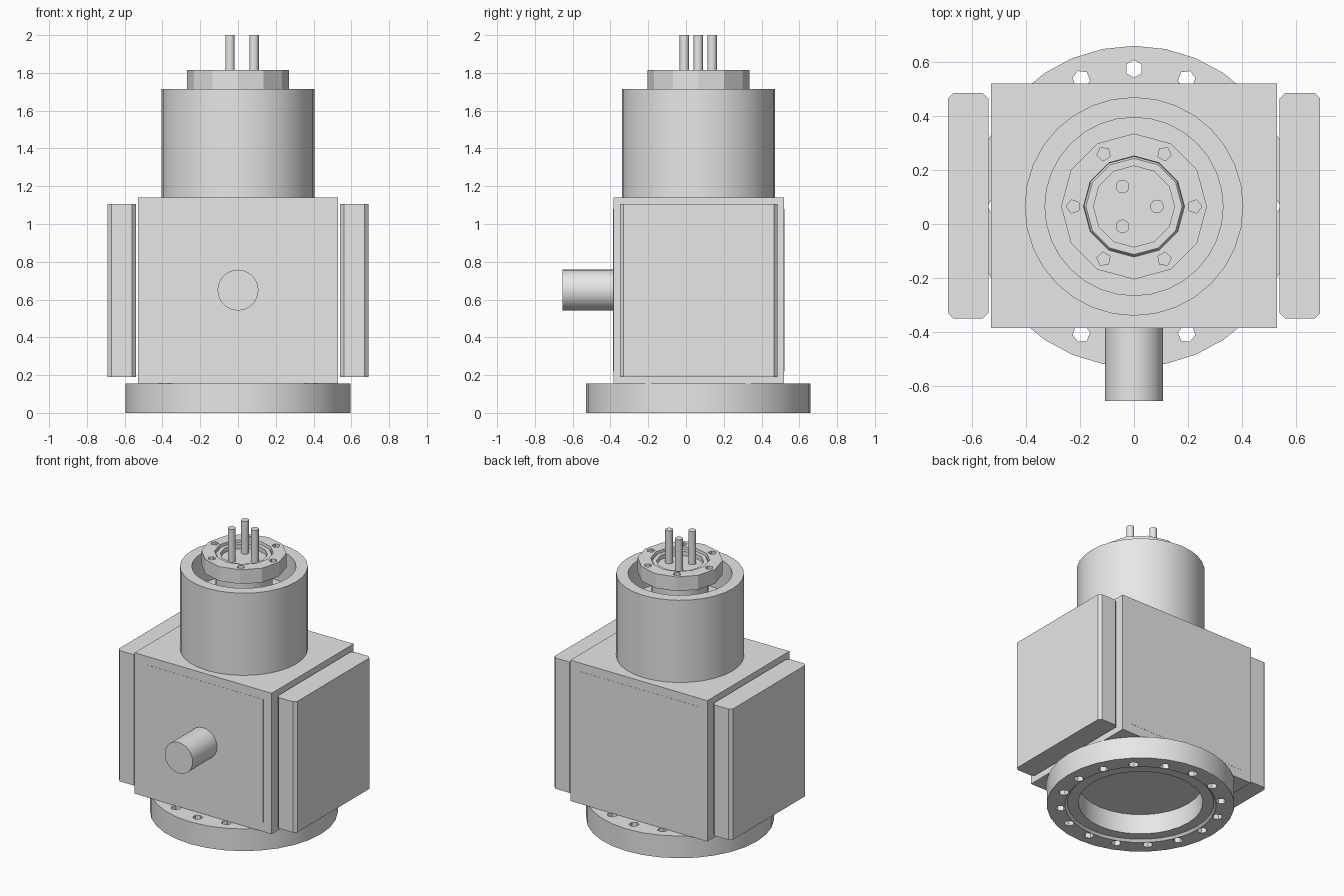
import bpy, bmesh, math
from mathutils import Vector, Matrix

if "Cube" in bpy.data.objects:
    bpy.data.objects.remove(bpy.data.objects["Cube"], do_unlink=True)

AXIS_Y = 0.065
metal = bpy.data.materials.new("plain_grey_metal")
metal.use_nodes = True
grey = (0.8, 0.8, 0.8, 1)
metal.diffuse_color = grey
metal.node_tree.nodes["Principled BSDF"].inputs["Base Color"].default_value = grey


def finish(name, bm, smooth=False):
    bmesh.ops.recalc_face_normals(bm, faces=bm.faces)
    mesh = bpy.data.meshes.new(name)
    bm.to_mesh(mesh)
    bm.free()
    mesh.materials.append(metal)
    ob = bpy.data.objects.new(name, mesh)
    bpy.context.collection.objects.link(ob)
    if smooth:
        bpy.ops.object.select_all(action="DESELECT")
        ob.select_set(True)
        bpy.context.view_layer.objects.active = ob
        bpy.ops.object.shade_smooth_by_angle(angle=math.radians(25))
    return ob


def lathe(name, profile, sides, smooth=True):
    """Spin a closed (radius, z) profile around the main vertical axis."""
    bm = bmesh.new()
    verts = [bm.verts.new((r, AXIS_Y, z)) for r, z in profile]
    edges = [bm.edges.new((v, verts[(i + 1) % len(verts)])) for i, v in enumerate(verts)]
    bmesh.ops.spin(bm, geom=verts + edges, cent=(0, AXIS_Y, 0), axis=(0, 0, 1),
                   angle=math.tau, steps=sides, use_merge=True)
    bmesh.ops.remove_doubles(bm, verts=bm.verts, dist=1e-5)
    return finish(name, bm, smooth)


def box(name, low, high, chamfer=0):
    low, high = Vector(low), Vector(high)
    bm = bmesh.new()
    bmesh.ops.create_cube(bm, size=1, matrix=Matrix.Translation((low + high) / 2)
                          @ Matrix.Diagonal((high - low).to_4d()))
    if chamfer:
        upright = [e for e in bm.edges if abs(e.verts[0].co.z - e.verts[1].co.z) > 0.1]
        bmesh.ops.bevel(bm, geom=upright, offset=chamfer, segments=1, affect="EDGES")
    return finish(name, bm)


def rod(bm, matrix, radius, length, sides):
    bmesh.ops.create_cone(bm, cap_ends=True, segments=sides, radius1=radius,
                          radius2=radius, depth=length, matrix=matrix)


def ring_of_rods(count, ring_radius, radius, low, high, sides):
    """Upright rods spaced evenly around the main axis."""
    bm = bmesh.new()
    for i in range(count):
        turn = Matrix.Rotation(math.tau * i / count, 4, "Z")
        place = Matrix.Translation((0, AXIS_Y, (low + high) / 2)) @ turn
        # a vertex of every rod points outward
        place = place @ Matrix.Translation((ring_radius, 0, 0)) @ Matrix.Rotation(-math.pi / 2, 4, "Z")
        rod(bm, place, radius, high - low, sides)
    return bm


def drill(ob, *holes):
    cutter = finish("hole_cutter", ring_of_rods(*holes))
    cutter.hide_render = True
    mod = ob.modifiers.new("holes", "BOOLEAN")
    mod.operation, mod.solver, mod.object = "DIFFERENCE", "EXACT", cutter
    bpy.context.view_layer.objects.active = ob
    bpy.ops.object.modifier_apply(modifier=mod.name)
    bpy.data.objects.remove(cutter, do_unlink=True)


# Base flange with a seal step and a ring of bolt holes
base = lathe("base_flange", [(0.595, 0), (0.595, 0.155), (0.395, 0.155), (0.395, 0.015),
                             (0.465, 0.015), (0.48, 0)], 32)
drill(base, 16, 0.51, 0.033, -0.1, 0.3, 6)

# Main housing with thin front and back plates
box("housing", (-0.53, -0.385, 0.155), (0.53, 0.52, 1.14))
for name, y in (("front_plate", -0.385), ("back_plate", 0.52)):
    box(name, (-0.465, y - 0.001, 0.22), (0.465, y + 0.001, 1.08))

# Side panels
for name, side in (("left_panel", 1), ("right_panel", -1)):
    xs = sorted((side * 0.54, side * 0.69))
    box(name, (xs[0], -0.35, 0.19), (xs[1], 0.485, 1.105), chamfer=0.02)

# Front pipe
bm = bmesh.new()
rod(bm, Matrix.Translation((0, -0.515, 0.65)) @ Matrix.Rotation(math.pi / 2, 4, "X"), 0.108, 0.28, 32)
finish("front_pipe", bm, True)

# Upper tube, open at the top
lathe("upper_tube", [(0, 1.14), (0.405, 1.14), (0.405, 1.715), (0.33, 1.715),
                     (0.33, 1.5), (0, 1.5)], 32)
lathe("neck", [(0, 1.49), (0.18, 1.49), (0.18, 1.73), (0, 1.73)], 32)

# Twelve-sided top flange with a stepped bore
top = lathe("top_flange", [(0, 1.715), (0.27, 1.715), (0.27, 1.815), (0.187, 1.815), (0.185, 1.79),
                           (0.178, 1.8), (0.15, 1.8), (0.15, 1.77), (0, 1.77)], 12, False)
drill(top, 6, 0.225, 0.026, 1.65, 1.9, 5)

# Contact pins
finish("contact_pins", ring_of_rods(3, 0.085, 0.025, 1.75, 2.0, 16), True)
